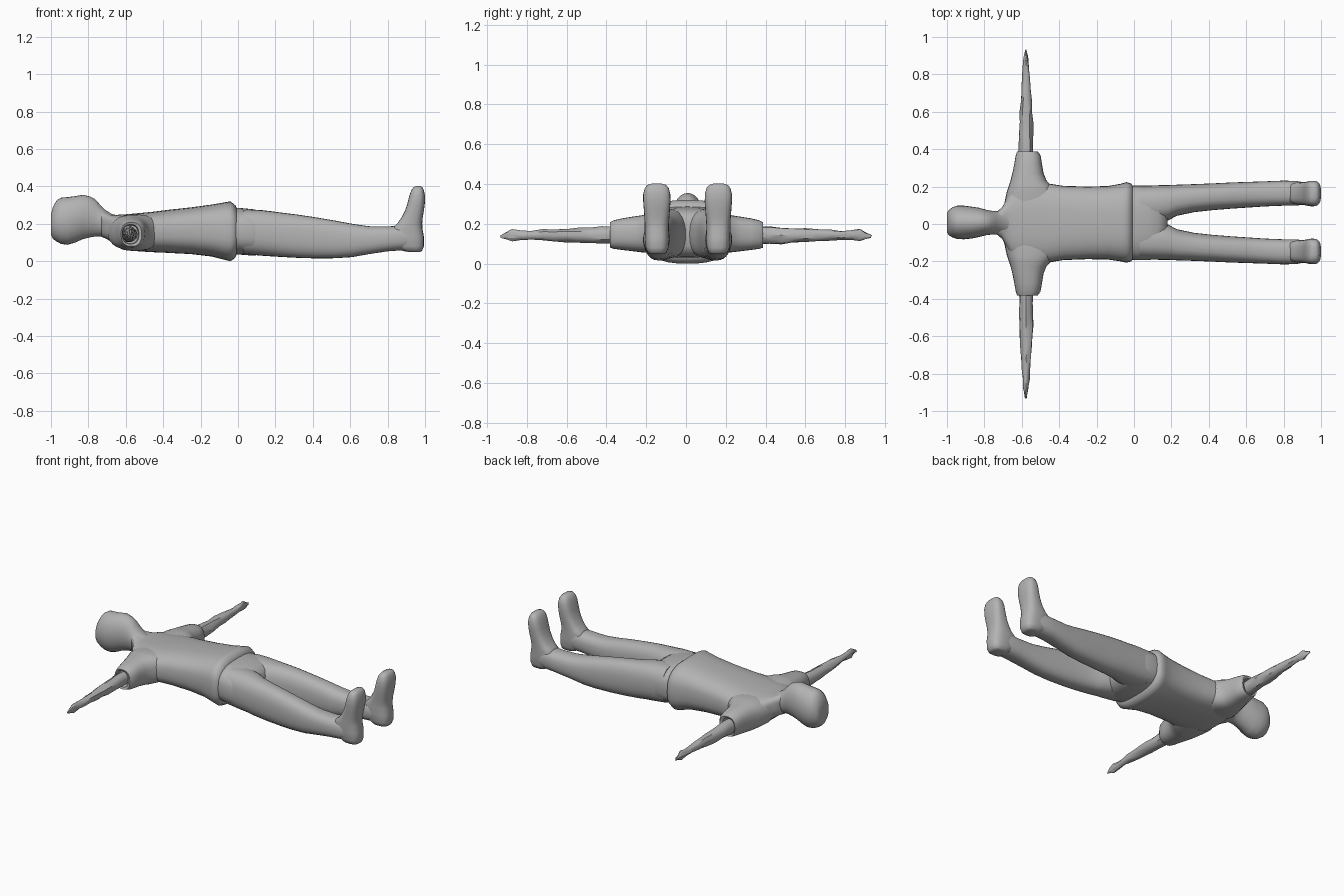
import bpy, bmesh, math, random
from mathutils import Vector

if "Cube" in bpy.data.objects:
    bpy.data.objects.remove(bpy.data.objects["Cube"])
random.seed(4)

grey = bpy.data.materials.new("plain grey")
grey.use_nodes = True
grey.diffuse_color = (0.45, 0.45, 0.45, 1)
grey.node_tree.nodes["Principled BSDF"].inputs["Base Color"].default_value = (0.45, 0.45, 0.45, 1)


def loft(name, axis, rings, n=28, power=2.3, jitter=0.0, angle=50):
    """Skin rounded rings (position, a0, a1, b0, b1) along an axis; a and b are the other two axes in order."""
    bm = bmesh.new()
    loops = []
    for t, a0, a1, b0, b1 in rings:
        loop = []
        for i in range(n):
            c, s = math.cos(math.tau * i / n), math.sin(math.tau * i / n)
            a = (a0 + a1) / 2 + (a1 - a0) / 2 * math.copysign(abs(c) ** (2 / power), c)
            b = (b0 + b1) / 2 + (b1 - b0) / 2 * math.copysign(abs(s) ** (2 / power), s)
            p = [a, b]
            p.insert("xyz".index(axis), t)
            wobble = Vector([random.uniform(-jitter, jitter) for _ in range(3)])
            loop.append(bm.verts.new(Vector(p) + wobble))
        loops.append(loop)
    for r, q in zip(loops, loops[1:]):
        for i in range(n):
            j = (i + 1) % n
            bm.faces.new((r[i], r[j], q[j], q[i]))
    bm.faces.new(loops[0])
    bm.faces.new(loops[-1])
    bmesh.ops.recalc_face_normals(bm, faces=bm.faces)
    mesh = bpy.data.meshes.new(name)
    bm.to_mesh(mesh)
    bm.free()
    mesh.materials.append(grey)
    ob = bpy.data.objects.new(name, mesh)
    bpy.context.collection.objects.link(ob)
    bpy.ops.object.select_all(action="DESELECT")
    ob.select_set(True)
    bpy.context.view_layer.objects.active = ob
    bpy.ops.object.shade_smooth_by_angle(angle=math.radians(angle))
    return ob


def flip(rings, side, offset=0.0):
    """Mirror the y range of rings that run along x."""
    return [(t, *sorted((side * a0 + offset, side * a1 + offset)), b0, b1)
            for t, a0, a1, b0, b1 in rings]


# Head and neck
loft("head", "x", [
    (-1.0, -0.045, 0.06, 0.14, 0.25), (-0.99, -0.06, 0.075, 0.12, 0.29),
    (-0.97, -0.072, 0.09, 0.105, 0.325), (-0.945, -0.08, 0.098, 0.092, 0.34),
    (-0.91, -0.082, 0.098, 0.088, 0.343), (-0.87, -0.078, 0.093, 0.10, 0.348),
    (-0.83, -0.07, 0.087, 0.118, 0.355), (-0.79, -0.06, 0.076, 0.128, 0.346),
    (-0.765, -0.057, 0.071, 0.132, 0.333), (-0.74, -0.056, 0.069, 0.133, 0.305),
    (-0.71, -0.062, 0.072, 0.128, 0.275), (-0.67, -0.07, 0.08, 0.12, 0.25),
    (-0.62, -0.07, 0.08, 0.10, 0.23)], power=2.0)

# Shirt body, flaring at the hem
loft("shirt_body", "x", [
    (-0.73, -0.058, 0.068, 0.13, 0.275), (-0.705, -0.08, 0.09, 0.12, 0.262),
    (-0.68, -0.125, 0.135, 0.105, 0.25), (-0.65, -0.18, 0.19, 0.078, 0.248),
    (-0.61, -0.205, 0.215, 0.06, 0.25), (-0.52, -0.21, 0.22, 0.052, 0.258),
    (-0.45, -0.205, 0.215, 0.048, 0.265), (-0.38, -0.193, 0.204, 0.045, 0.274),
    (-0.25, -0.188, 0.2, 0.038, 0.288), (-0.14, -0.19, 0.203, 0.025, 0.303),
    (-0.07, -0.2, 0.215, 0.007, 0.315), (-0.04, -0.207, 0.224, 0.0, 0.32),
    (-0.015, -0.2, 0.216, 0.018, 0.3), (-0.005, -0.185, 0.2, 0.04, 0.28)], n=36, power=2.8)

# Trouser seat
loft("trouser_seat", "x", [
    (-0.06, -0.185, 0.2, 0.04, 0.28), (0.0, -0.193, 0.206, 0.036, 0.286),
    (0.08, -0.193, 0.206, 0.03, 0.278), (0.13, -0.18, 0.193, 0.036, 0.268),
    (0.165, -0.15, 0.163, 0.06, 0.245), (0.18, -0.11, 0.123, 0.09, 0.21)], n=36, power=2.8)

for side, word in ((1, "left"), (-1, "right")):
    # Short sleeve with a hollow cuff
    sleeve = [(0.10, -0.695, -0.40, 0.06, 0.245), (0.17, -0.68, -0.42, 0.055, 0.25),
              (0.205, -0.668, -0.445, 0.055, 0.247), (0.23, -0.66, -0.468, 0.057, 0.242),
              (0.27, -0.65, -0.484, 0.062, 0.236), (0.32, -0.64, -0.492, 0.068, 0.228),
              (0.365, -0.632, -0.5, 0.074, 0.218), (0.385, -0.625, -0.515, 0.08, 0.208),
              (0.38, -0.618, -0.53, 0.092, 0.196), (0.34, -0.615, -0.535, 0.095, 0.192)]
    loft(word + "_sleeve", "y", [(side * r[0] + 0.003, *r[1:]) for r in sleeve], power=2.5)

    # Thin, rough arm tapering to a pointed hand
    arm = [(0.33, -0.618, -0.54, 0.10, 0.186), (0.42, -0.615, -0.54, 0.10, 0.186),
           (0.48, -0.615, -0.54, 0.10, 0.182), (0.54, -0.613, -0.54, 0.104, 0.178),
           (0.60, -0.61, -0.543, 0.108, 0.176), (0.66, -0.605, -0.546, 0.112, 0.174),
           (0.72, -0.602, -0.55, 0.118, 0.17), (0.78, -0.597, -0.555, 0.122, 0.164),
           (0.83, -0.594, -0.56, 0.12, 0.166), (0.875, -0.59, -0.565, 0.112, 0.174),
           (0.90, -0.587, -0.568, 0.124, 0.158), (0.932, -0.581, -0.575, 0.13, 0.142)]
    loft(word + "_arm", "y", [(side * r[0], *r[1:]) for r in arm], n=12, power=2.0,
         jitter=0.0035, angle=35)

    # Trouser leg
    leg = [(0.03, 0.0, 0.195, 0.04, 0.275), (0.12, 0.0, 0.199, 0.03, 0.274),
           (0.18, 0.01, 0.2, 0.026, 0.267), (0.23, 0.036, 0.202, 0.023, 0.26),
           (0.32, 0.055, 0.205, 0.018, 0.249), (0.42, 0.066, 0.209, 0.015, 0.234),
           (0.52, 0.074, 0.214, 0.016, 0.217), (0.61, 0.08, 0.217, 0.022, 0.2),
           (0.70, 0.086, 0.22, 0.038, 0.187), (0.80, 0.09, 0.224, 0.053, 0.186),
           (0.87, 0.09, 0.222, 0.058, 0.19), (0.93, 0.1, 0.21, 0.07, 0.17)]
    loft(word + "_leg", "x", flip(leg, side, 0.008), power=2.5)

    # Foot, heel down and toes up
    foot = [(0.048, 0.92, 0.97, 0.12, 0.18), (0.055, 0.88, 0.984, 0.106, 0.2),
            (0.08, 0.84, 0.994, 0.096, 0.211), (0.13, 0.82, 0.994, 0.093, 0.215),
            (0.175, 0.82, 0.986, 0.094, 0.216), (0.20, 0.85, 0.985, 0.094, 0.216),
            (0.23, 0.872, 0.987, 0.092, 0.217), (0.27, 0.893, 0.994, 0.089, 0.22),
            (0.31, 0.906, 0.999, 0.086, 0.223), (0.35, 0.916, 1.0, 0.087, 0.223),
            (0.38, 0.927, 0.994, 0.095, 0.215), (0.395, 0.938, 0.986, 0.108, 0.203),
            (0.402, 0.95, 0.976, 0.13, 0.18)]
    rings = [(z, x0, x1, *sorted((side * y0 + 0.008, side * y1 + 0.008)))
             for z, x0, x1, y0, y1 in foot]
    loft(word + "_foot", "z", rings, n=24, power=2.8)
